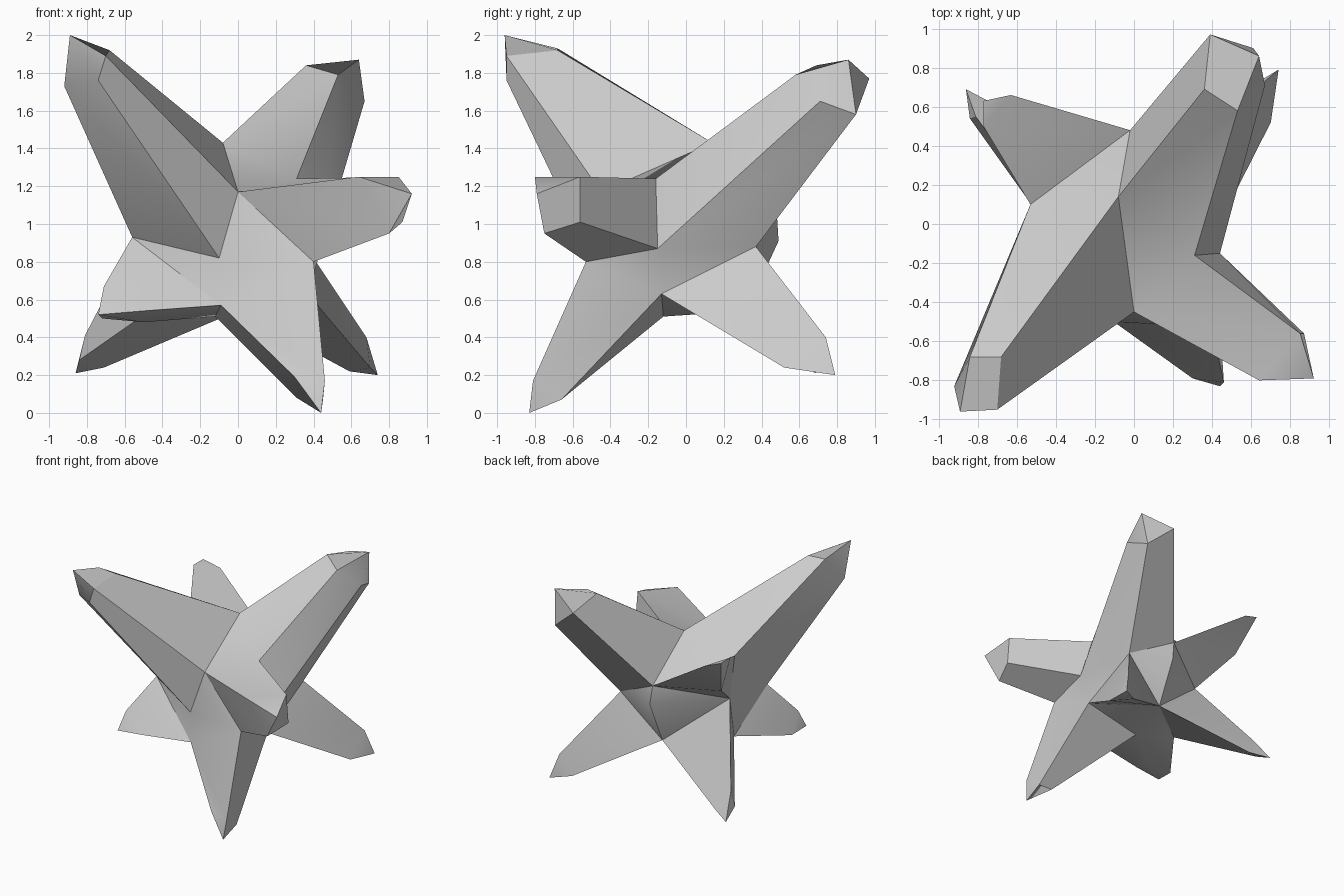
import bpy, bmesh

if "Cube" in bpy.data.objects:
    bpy.data.objects.remove(bpy.data.objects["Cube"])

# Core hub: a warped cube. Face centres and edge midpoints are named by side:
# T/B top/bottom, F/K front/back, L/R left/right
core = {
    'T': (-.08, .14, 1.43), 'B': (-.12, -.12, .51), 'F': (-.10, -.50, .82),
    'K': (0, .49, .91), 'L': (-.54, -.02, .90), 'R': (.44, -.15, .87),
    'TF': (0, -.45, 1.17), 'TK': (-.02, .48, 1.07),
    'TL': (-.53, .10, 1.32), 'TR': (.31, -.16, 1.24),
    'BF': (-.09, -.51, .57), 'BK': (0, .32, .54),
    'BL': (-.44, -.02, .56), 'BR': (.37, -.13, .63),
    'FL': (-.56, -.30, .93), 'FR': (.40, -.53, .80),
    'KL': (-.52, .15, .97), 'KR': (.36, .37, .88),
}

# Arms, one per cube corner: tip, then the ridge points running in along x, y, z
arms = {
    'TFL': ((-.89, -.96, 2.0), (-.70, -.95, 1.89), (-.84, -.68, 1.93), (-.92, -.83, 1.73)),
    'TFR': ((.92, -.79, 1.16), (.64, -.80, 1.25), (.85, -.56, 1.25), (.80, -.75, .95)),
    'TKL': ((-.77, .63, 1.52), (-.63, .66, 1.47), (-.77, .50, 1.52), (-.67, .48, 1.20)),
    'TKR': ((.64, .86, 1.87), (.39, .97, 1.77), (.53, .58, 1.79), (.61, .90, 1.58)),
    'BFL': ((-.74, -.57, .52), (-.50, -.56, .54), (-.72, -.40, .50), (-.71, -.50, .67)),
    'BFR': ((.44, -.83, 0), (.30, -.79, .19), (.45, -.66, .07), (.46, -.81, .17)),
    'BKL': ((-.86, .69, .21), (-.71, .61, .24), (-.84, .54, .28), (-.81, .55, .41)),
    'BKR': ((.74, .79, .20), (.59, .70, .22), (.70, .52, .24), (.68, .74, .40)),
}

# Blunt shoulder points on the flanks that bulge near the tip (arm, side)
shoulders = {
    ('TFL', 'T'): (-.68, -.68, 1.92), ('TFL', 'F'): (-.74, -.95, 1.76),
    ('TFR', 'R'): (.87, -.56, 1.01), ('TKR', 'T'): (.36, .69, 1.84),
    ('TKR', 'R'): (.67, .71, 1.65), ('BFL', 'B'): (-.50, -.40, .48),
    ('BFR', 'B'): (.31, -.67, .08),
}

bm = bmesh.new()
hub = {k: bm.verts.new(p) for k, p in core.items()}


def build_arm(name, pts):
    z, y, x = name
    tip, *ridge = [bm.verts.new(p) for p in pts]
    mids = (z + y, z + x, y + x)          # hub point each ridge runs to
    for axis, side in enumerate((x, y, z)):   # one flank per outward side
        i, j = [a for a in range(3) if a != axis]
        a, b, c = ridge[i], ridge[j], hub[side]
        ma, mb = hub[mids[i]], hub[mids[j]]
        if (name, side) in shoulders:
            s = bm.verts.new(shoulders[name, side])
            faces = ((tip, a, s, b), (a, ma, c, s), (b, s, c, mb))
        else:                             # flat flank folding off the hub
            faces = ((c, ma, mb), (ma, a, b, mb), (a, tip, b))
        for f in faces:
            bm.faces.new(f)


for name, pts in arms.items():
    build_arm(name, pts)

bmesh.ops.recalc_face_normals(bm, faces=bm.faces)
mesh = bpy.data.meshes.new("spiked_star")
bm.to_mesh(mesh)
bm.free()
star = bpy.data.objects.new("spiked_star", mesh)
bpy.context.collection.objects.link(star)

# Soft shading across flanks, crisp ridges
bpy.context.view_layer.objects.active = star
star.select_set(True)
bpy.ops.object.shade_smooth_by_angle()
